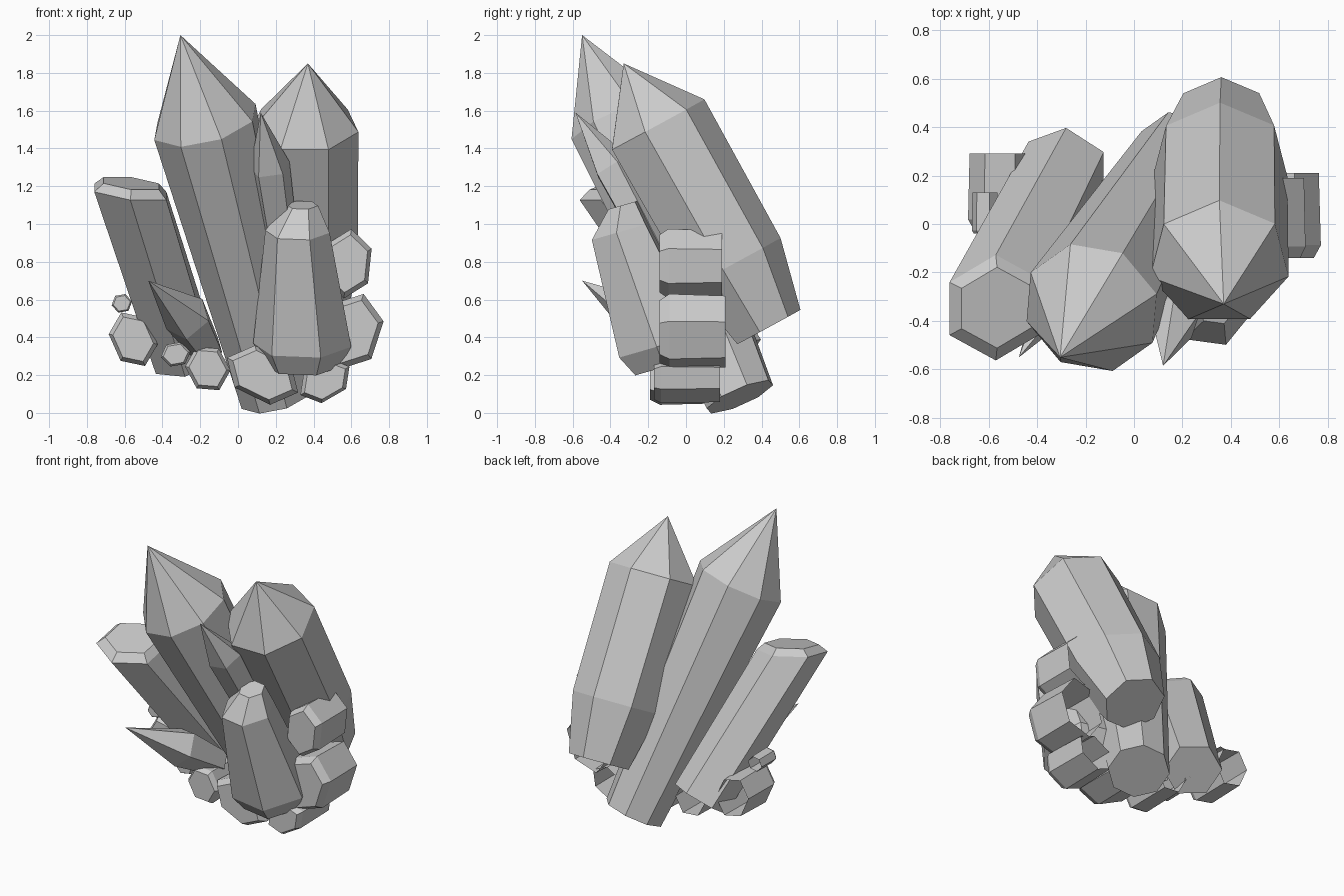
import bpy, bmesh, math
from mathutils import Vector

if "Cube" in bpy.data.objects:
    bpy.data.objects.remove(bpy.data.objects["Cube"])


def crystal(name, sides, phase, rings, tip=None, normal=None, squash=1.0, tilt=0.0,
            open_back=False):
    """Faceted prism through rings of (centre, radius), with flat or pointed end."""
    first = Vector(rings[0][0])
    last = Vector(tip or rings[-1][0])
    axis = (last - first).normalized()
    t = math.radians(tilt)
    bm = bmesh.new()
    loops = []
    for i, (c, r) in enumerate(rings):
        n = Vector(normal).normalized() if normal and i > 0 else axis
        u = (Vector((1, 0, 0)) - n * n.x).normalized()
        v = n.cross(u)
        loop = []
        for k in range(sides):
            a = math.radians(phase) + math.tau * k / sides
            p, q = r * math.cos(a), r * squash * math.sin(a)
            p, q = p * math.cos(t) - q * math.sin(t), p * math.sin(t) + q * math.cos(t)
            loop.append(bm.verts.new(Vector(c) + u * p + v * q))
        loops.append(loop)
    if not open_back:
        bm.faces.new(loops[0][::-1])
    for lo, hi in zip(loops, loops[1:]):
        for k in range(sides):
            j = (k + 1) % sides
            bm.faces.new((lo[k], lo[j], hi[j], hi[k]))
    if tip:
        top = bm.verts.new(tip)
        for k in range(sides):
            bm.faces.new((loops[-1][k], loops[-1][(k + 1) % sides], top))
    else:
        bm.faces.new(loops[-1])
    bm.normal_update()
    mesh = bpy.data.meshes.new(name)
    bm.to_mesh(mesh)
    bm.free()
    obj = bpy.data.objects.new(name, mesh)
    bpy.context.collection.objects.link(obj)
    return obj


# Tall pointed crystals
crystal("tall_crystal_left", 8, 18,
        [((0.20, 0.285, 0.085), 0.195), ((-0.175, -0.345, 1.54), 0.29)],
        tip=(-0.305, -0.55, 2.0))
crystal("tall_crystal_right", 7, 90,
        [((0.36, 0.43, 0.45), 0.20), ((0.355, 0.25, 0.79), 0.285),
         ((0.352, -0.16, 1.52), 0.293)],
        tip=(0.37, -0.33, 1.85))

# Flat topped crystal leaning left
crystal("leaning_crystal", 6, 30,
        [((-0.28, 0.24, 0.29), 0.185), ((-0.57, -0.345, 1.17), 0.222),
         ((-0.565, -0.345, 1.215), 0.17)], normal=(0.12, -0.2, 1))

# Front crystal, wider at the foot
crystal("front_crystal", 6, 52,
        [((0.34, -0.09, 0.25), 0.20), ((0.34, -0.12, 0.36), 0.262),
         ((0.315, -0.345, 0.96), 0.172), ((0.34, -0.335, 1.10), 0.085)])

# Sharp shards
crystal("upper_shard", 5, 20,
        [((0.25, -0.10, 0.75), 0.09), ((0.17, -0.39, 1.30), 0.11)],
        tip=(0.12, -0.585, 1.59))
crystal("lower_shard", 5, 50,
        [((-0.16, 0.02, 0.33), 0.09), ((-0.265, -0.23, 0.50), 0.13)],
        tip=(-0.475, -0.55, 0.70))

# Stubby crystals around the foot: x, z, radius, squash, tilt, front y, back y
stubs = [
    (0.58, 0.79, 0.185, 0.74, 84, -0.14, 0.19),
    (0.60, 0.43, 0.21, 0.80, 72, -0.14, 0.21),
    (0.46, 0.17, 0.15, 0.72, 30, -0.17, 0.18),
    (0.13, 0.20, 0.21, 0.68, -26, -0.19, 0.18),
    (-0.16, 0.235, 0.13, 0.90, -62, -0.17, 0.18),
    (-0.33, 0.31, 0.08, 0.85, 10, -0.12, 0.20),
    (-0.555, 0.39, 0.155, 0.80, -66, -0.02, 0.29),
    (-0.615, 0.58, 0.055, 0.95, 10, -0.04, 0.13),
]
for i, (x, z, r, squash, tilt, y0, y1) in enumerate(stubs):
    bevel = r * 0.25
    crystal(f"stub_crystal_{i + 1}", 6, 0,
            [((x, y1, z), r * 0.95), ((x, y0 + bevel, z), r), ((x, y0, z), r * 0.83)],
            squash=squash, tilt=tilt, open_back=True)
